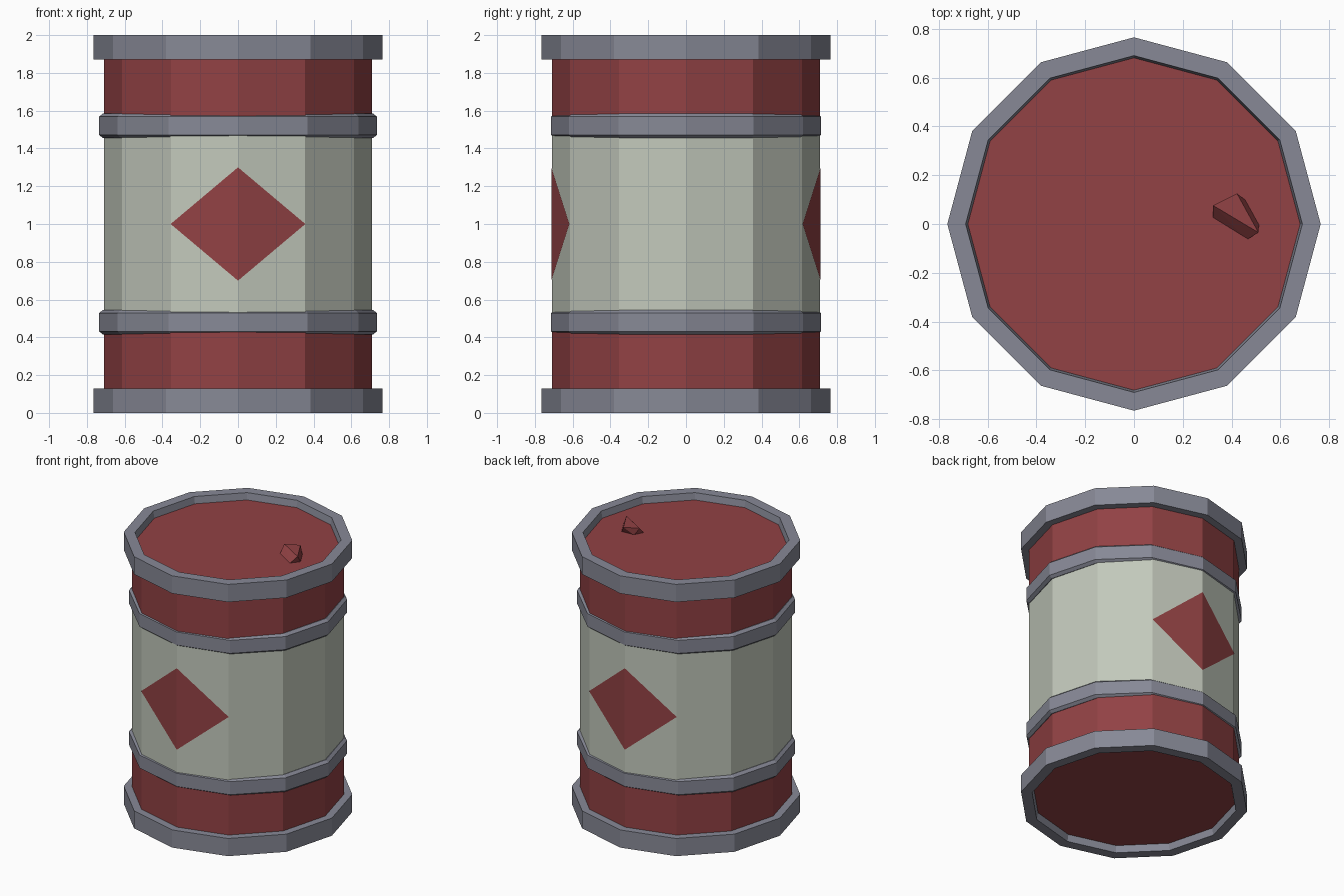
import bpy, bmesh
from math import sin, cos, pi

SIDES = 12
BODY_R = 0.71

cube = bpy.data.objects.get("Cube")
if cube:
    bpy.data.objects.remove(cube, do_unlink=True)


def material(name, rgb):
    m = bpy.data.materials.new(name)
    m.use_nodes = True
    m.diffuse_color = (*rgb, 1)
    m.node_tree.nodes["Principled BSDF"].inputs["Base Color"].default_value = (*rgb, 1)
    return m


red = material("barrel red", (0.287, 0.054, 0.058))
cream = material("barrel cream", (0.539, 0.578, 0.497))
steel = material("band grey", (0.242, 0.25, 0.305))


def finish(bm, name, mats):
    bmesh.ops.recalc_face_normals(bm, faces=bm.faces)
    mesh = bpy.data.meshes.new(name)
    bm.to_mesh(mesh)
    bm.free()
    for m in mats:
        mesh.materials.append(m)
    obj = bpy.data.objects.new(name, mesh)
    bpy.context.collection.objects.link(obj)
    return obj


def lathe(name, profile, mats, closed=True, y_scale=1.0):
    """Turn a (radius, z) profile around z; open profiles get end caps."""
    bm = bmesh.new()
    rings = []
    for r, z in profile:
        rings.append([bm.verts.new((r * cos(2 * pi * i / SIDES),
                                    r * sin(2 * pi * i / SIDES) * y_scale, z))
                      for i in range(SIDES)])
    pairs = list(zip(rings, rings[1:]))
    if closed:
        pairs.append((rings[-1], rings[0]))
    for a, b in pairs:
        for i in range(SIDES):
            j = (i + 1) % SIDES
            bm.faces.new((a[i], a[j], b[j], b[i]))
    if not closed:
        bm.faces.new(rings[0])
        bm.faces.new(rings[-1])
    return finish(bm, name, mats)


# Barrel body: red ends, cream middle
body = lathe("barrel_body", [(BODY_R, z) for z in (0.05, 0.48, 1.52, 1.95)],
             [red, cream], closed=False)
for f in body.data.polygons:
    f.material_index = 1 if 0.5 < f.center.z < 1.5 and abs(f.normal.z) < 0.5 else 0

# End rims, mirrored top and bottom
rim = [(0.69, 0), (0.765, 0), (0.765, 0.13), (0.70, 0.13), (0.68, 0.055)]
lathe("bottom_rim", rim, [steel])
lathe("top_rim", [(r, 2 - z) for r, z in rim], [steel])

# Chamfered hoops, almost flush at front and back
for name, z in (("lower_hoop", 0.48), ("upper_hoop", 1.52)):
    lathe(name, [(0.69, z - 0.065), (0.715, z - 0.065), (0.736, z - 0.048),
                 (0.736, z + 0.048), (0.715, z + 0.065), (0.69, z + 0.065)],
          [steel], y_scale=0.972)

# Diamond marks folded over the front and back corners
for name, s in (("front_diamond", -1), ("back_diamond", 1)):
    bm = bmesh.new()
    r = BODY_R + 0.003
    low, high = (bm.verts.new((0, s * r, z)) for z in (0.7, 1.3))
    for side in (-1, 1):
        tip = bm.verts.new((side * r * sin(pi / 6), s * r * cos(pi / 6), 1))
        order = (low, tip, high) if side * s < 0 else (low, high, tip)
        f = bm.faces.new(order)
        f.normal_update()
        if f.normal.y * s < 0:
            f.normal_flip()
    mesh = bpy.data.meshes.new(name)
    bm.to_mesh(mesh)
    bm.free()
    mesh.materials.append(red)
    bpy.context.collection.objects.link(bpy.data.objects.new(name, mesh))

# Faceted plug on the lid
bm = bmesh.new()
for x, y in ((0.324, 0.076), (0.422, 0.125), (0.51, -0.035)):
    bm.verts.new((x, y, 2.0))
for x, y in ((0.324, 0.022), (0.463, -0.064), (0.512, 0), (0.459, 0.096), (0.36, 0.09)):
    bm.verts.new((x, y, 1.945))
bmesh.ops.convex_hull(bm, input=bm.verts)
finish(bm, "lid_plug", [red])
